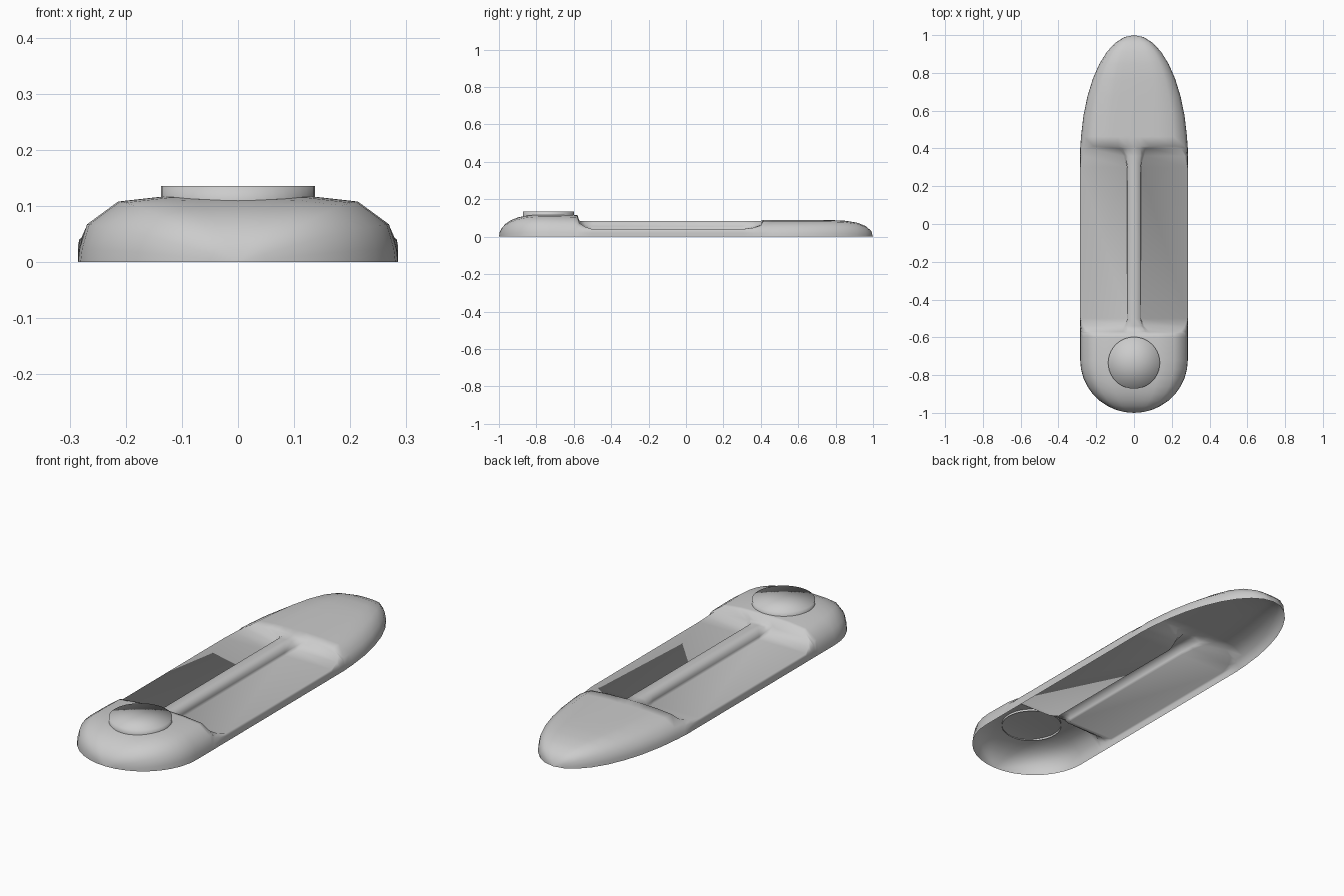
import bpy, bmesh, math

cube = bpy.data.objects.get("Cube")
if cube:
    bpy.data.objects.remove(cube, do_unlink=True)

grey = bpy.data.materials.new("light grey")
grey.use_nodes = True
colour = (0.6, 0.6, 0.6, 1)
grey.diffuse_color = colour
grey.node_tree.nodes["Principled BSDF"].inputs["Base Color"].default_value = colour

HALF_W = 0.285
# Half cross-sections, from the bottom rim up to the centre line
HUMP = [(1, 0), (0.99, 0.2), (0.945, 0.56), (0.75, 0.9),
        (0.45, 0.98), (0.3, 0.99), (0.12, 1), (0, 1)]
DECK = [(0.285, 0), (0.285, 0.02), (0.285, 0.03), (0.283, 0.04),
        (0.036, 0.04), (0.036, 0.055), (0.033, 0.085), (0, 0.085)]


def finish(name, bm):
    mesh = bpy.data.meshes.new(name)
    bm.normal_update()
    bm.to_mesh(mesh)
    bm.free()
    mesh.materials.append(grey)
    mesh.shade_smooth()
    obj = bpy.data.objects.new(name, mesh)
    bpy.context.collection.objects.link(obj)
    return obj


def half_section(w, h, blend):
    """Blend from the rounded hump section to the deck with its spine."""
    pts = []
    for i, ((fx, fz), (dx, dz)) in enumerate(zip(HUMP, DECK)):
        b = min(1, blend * 2) if i > 5 else blend
        pts.append((fx * w * (1 - b) + dx * b, fz * h * (1 - b) + dz * b))
    return pts


def nose_height(y):
    t = max(0, (-y - 0.72) / 0.28)
    return 0.12 * math.sqrt(max(0, 1 - t ** 3))


def tail_height(y):
    t = max(0, (y - 0.6) / 0.4)
    return 0.09 * math.sqrt(max(0, 1 - t ** 5))


# Stations along the body: y, half width, crown height, blend to deck
steps = 9
angles = [math.pi / 2 * i / steps for i in range(steps + 1)]
stations = []
for a in reversed(angles):
    y = -0.72 - 0.28 * math.sin(a)
    stations.append((y, HALF_W * math.cos(a), nose_height(y), 0))
for y, b in [(-0.6, 0), (-0.58, 0.03), (-0.57, 0.5), (-0.54, 0.8), (-0.5, 1)]:
    stations.append((y, HALF_W, 0.117, b))
for y, b in [(0.3, 1), (0.36, 0.8), (0.4, 0.5)]:
    stations.append((y, HALF_W, 0.09, b))
for a in [0.095] + angles[1:]:
    y = 0.35 + 0.65 * math.sin(a)
    stations.append((y, HALF_W * math.cos(a), tail_height(y), 0))

# Hollow body shell, open underneath
bm = bmesh.new()
rows = []
for y, w, h, b in stations:
    half = half_section(w, h, b)
    full = half + [(-x, z) for x, z in reversed(half[:-1])]
    rows.append([bm.verts.new((x, y, z)) for x, z in full])
for r0, r1 in zip(rows, rows[1:]):
    for i in range(len(r0) - 1):
        bm.faces.new((r0[i], r1[i], r1[i + 1], r0[i + 1]))
bmesh.ops.remove_doubles(bm, verts=bm.verts, dist=0.0005)
finish("body_shell", bm)

# Round button on the front hump, open underneath
bm = bmesh.new()
bmesh.ops.create_cone(bm, cap_ends=True, cap_tris=True, segments=40,
                      radius1=0.137, radius2=0.137, depth=0.03)
low = [f for f in bm.faces if f.normal.z < -0.5]
bmesh.ops.delete(bm, geom=low, context="FACES")
button = finish("button", bm)
button.location = (0, -0.735, 0.121)
